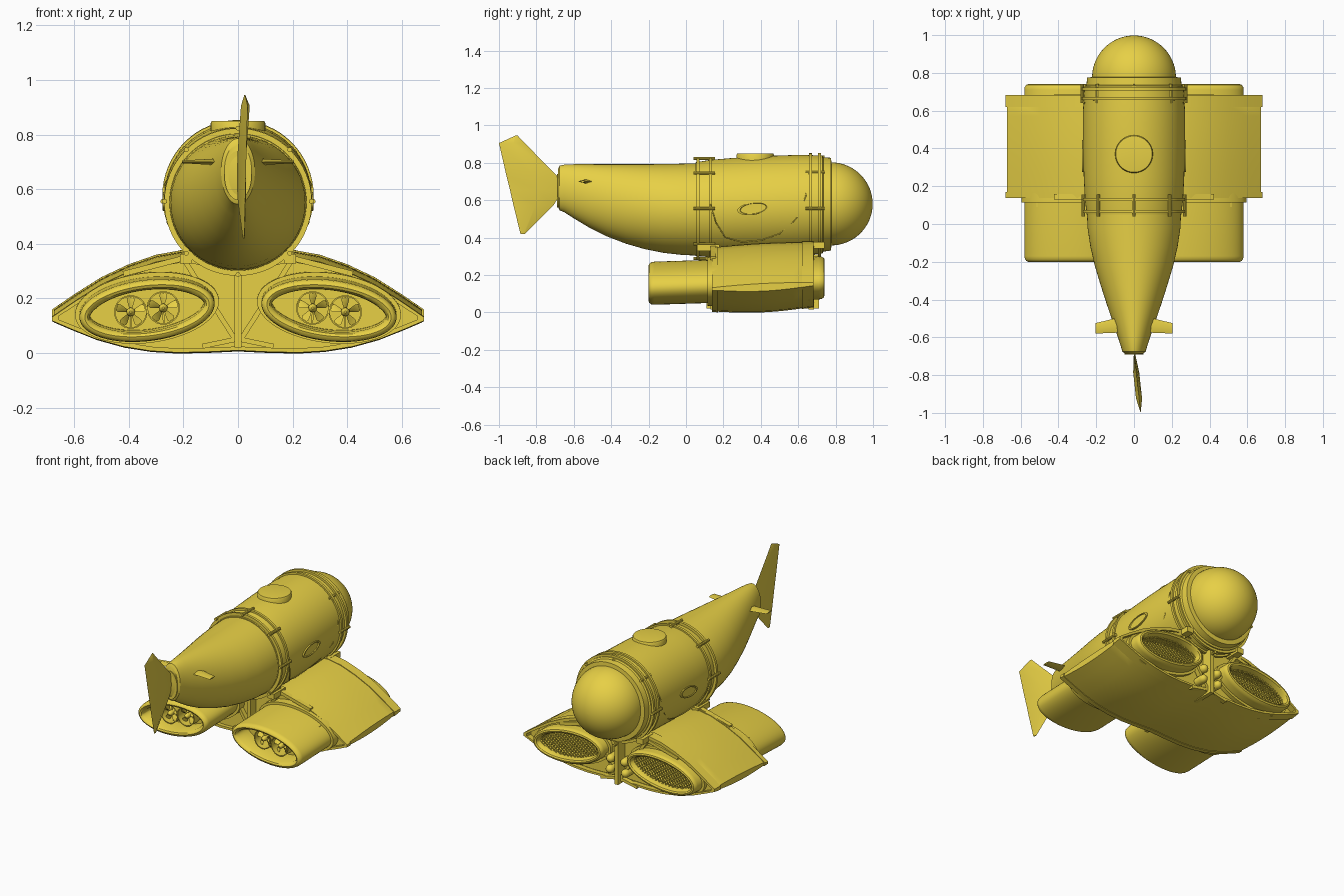
import bpy, bmesh
from math import sin, cos, pi, radians, sqrt
from mathutils import Vector, Matrix

if "Cube" in bpy.data.objects:
    bpy.data.objects.remove(bpy.data.objects["Cube"])

paint = bpy.data.materials.new("yellow_paint")
paint.diffuse_color = (0.80, 0.63, 0.06, 1)
paint.use_nodes = True
paint.node_tree.nodes["Principled BSDF"].inputs["Base Color"].default_value = paint.diffuse_color


def finish(name, bm, mirror=False):
    bmesh.ops.recalc_face_normals(bm, faces=bm.faces[:])
    me = bpy.data.meshes.new(name)
    bm.to_mesh(me)
    bm.free()
    ob = bpy.data.objects.new(name, me)
    bpy.context.collection.objects.link(ob)
    me.materials.append(paint)
    if mirror:
        ob.modifiers.new("mirror", 'MIRROR')
    return ob


def add_loft(bm, rings, cap=True, closed=False):
    vs = [[bm.verts.new(p) for p in r] for r in rings]
    n = len(vs[0])
    pairs = list(zip(vs, vs[1:])) + ([(vs[-1], vs[0])] if closed else [])
    for a, b in pairs:
        for i in range(n):
            j = (i + 1) % n
            bm.faces.new((a[i], a[j], b[j], b[i]))
    if cap and not closed:
        bm.faces.new(vs[0][::-1])
        bm.faces.new(vs[-1])


def loft(name, rings, mirror=False, **kw):
    bm = bmesh.new()
    add_loft(bm, rings, **kw)
    return finish(name, bm, mirror)


def ell(y, a, b, cx=0, cz=0, rot=0, n=64, power=1):
    """Ellipse in the xz plane; power > 1 makes the ends pointed."""
    out = []
    for i in range(n):
        t = 2 * pi * i / n
        u, v = a * cos(t), b * (1 if sin(t) > 0 else -1) * abs(sin(t)) ** power
        out.append((cx + u * cos(rot) - v * sin(rot), y, cz + u * sin(rot) + v * cos(rot)))
    return out


def add_bar(bm, p, q, w, d):
    """Rectangular bar from p to q, w wide and d deep along y."""
    p, q = Vector(p), Vector(q)
    t = (q - p).normalized()
    ref = Vector((0, 1, 0)) if abs(t.y) < 0.9 else Vector((0, 0, 1))
    side = t.cross(ref).normalized() * w / 2
    dep = side.cross(t).normalized() * d / 2
    add_loft(bm, [[c + side + dep, c - side + dep, c - side - dep, c + side - dep] for c in (p, q)])


# ---- hull: barrel, dome and tail ----
def zc(y):
    return 0.553 + (y - 0.07) * 0.036


barrel = [(0.05, .25), (.13, .26), (.25, .266), (.4, .27), (.6, .27), (.73, .262),
          (.735, .252), (.775, .248), (.78, .2)]
loft("hull_barrel", [ell(y, r, r, 0, zc(y)) for y, r in barrel])
loft("nose_dome", [ell(.775 + .223 * sin(t), .222 * cos(t), .222 * cos(t), 0, .58)
                   for t in [pi / 2 * i / 20 * .995 for i in range(21)]])
tail = [(.08, .25, .303, .797), (-.02, .246, .307, .795), (-.12, .231, .318, .793), (-.22, .208, .338, .792),
        (-.32, .178, .367, .792), (-.42, .146, .405, .792), (-.52, .112, .455, .792),
        (-.6, .085, .503, .792), (-.65, .069, .535, .79), (-.675, .062, .545, .785), (-.685, .05, .565, .765)]
loft("tail_cone", [ell(y, w, (t - b) / 2, 0, (t + b) / 2) for y, w, b, t in tail])
loft("rudder_collar", [ell(y, a, b, 0, .65, n=32) for y, a, b in
                       [(-.62, .05, .09), (-.69, .05, .09), (-.69, .035, .07), (-.675, .035, .07)]])

# ---- clamp rings with tie rods ----
for nm, ys, r in (("rear_clamp", (.065, .13), .27), ("front_clamp", (.665, .715), .277)):
    bm = bmesh.new()
    for y in ys:
        add_loft(bm, [ell(y + dy, rr, rr, 0, zc(y)) for dy, rr in
                      [(-.008, r - .03), (-.008, r), (.008, r), (.008, r - .03)]], closed=True)
    for i in range(8):
        t = i * pi / 4
        x, z = (r - .002) * cos(t), zc(.3) - .006 + (r - .002) * sin(t)
        add_loft(bm, [ell(y, .009, .009, x, z, n=10) for y in (ys[0] - .025, ys[1] + .025)])
    finish(nm, bm)

# ---- top hatch, side portholes and panel seam ----
loft("top_hatch", [[(.1 * k * cos(t), .37 + .1 * k * sin(t), z) for t in [2 * pi * i / 48 for i in range(48)]]
                   for k, z in [(1, .8), (1, .842), (.96, .849), (0.9, .85)]])
loft("side_porthole", [[(x, y, z + .12 * (y - .36)) for _, y, z in
                        [(0, .36 + k * .085 * cos(t), .555 + k * .034 * sin(t))
                         for t in [2 * pi * i / 40 for i in range(40)]]]
                       for x, k in [(.24, 1), (.275, 1), (.276, .85), (.271, .8)]], mirror=True)
seam = bpy.data.curves.new("hull_seam", 'CURVE')
seam.dimensions, seam.bevel_depth = '3D', .003
pts = [(.13, .58), (.16, .48), (.21, .40), (.3, .375), (.4, .385), (.5, .42), (.59, .5), (.64, .62), (.66, .75)]
sp = seam.splines.new('POLY')
sp.points.add(len(pts) - 1)
for p, (y, z) in zip(sp.points, pts):
    p.co = (sqrt(.27 ** 2 - (z - zc(y)) ** 2), y, z, 1)
seam.materials.append(paint)
seam_ob = bpy.data.objects.new("hull_seam", seam)
bpy.context.collection.objects.link(seam_ob)
seam_ob.modifiers.new("mirror", 'MIRROR')

# ---- tail fin (diamond section, slightly steered) and stern planes ----
fin = [(.42, -.86, -.885), (.57, -.71, -.922), (.65, -.66, -.94), (.73, -.69, -.96), (.905, -.862, -1), (.945, -.9, -.912)]
rings = []
for z, a, b in fin:
    m, h = a * .55 + b * .45, .016 * min(1, (a - b) / .12)
    rings.append([(x + max(0, (-.68 - y) * .11), y, z) for x, y in ((0, a), (h, m), (0, b), (-h, m))])
loft("tail_fin", rings)
loft("stern_plane", [[(x, y0, .7), (x, (y0 + y1) / 2, .7 + h), (x, y1, .7), (x, (y0 + y1) / 2, .7 - h)]
                     for x, y0, y1, h in [(.08, -.495, -.575, .012), (.205, -.525, -.58, .005)]], mirror=True)

# ---- broad lower wing ----
low = [(0, .01), (.1, .005), (.22, .002), (.32, .008), (.42, .024), (.52, .052), (.61, .088), (.68, .118)]
high = [(.68, .15), (.6, .205), (.5, .268), (.4, .315), (.3, .35), (.2, .368), (.1, .345), (0, .33)]


def wing(y, kx=1, kz=1):
    t = (y - .14) / .54
    half = [(x, z + .025 * t - .018 * sin(pi * t)) for x, z in low]
    half += [(x, z - .018 + .028 * t + .008 * sin(pi * t)) for x, z in high]
    full = half + [(-x, z) for x, z in half[-2:0:-1]]
    return [(x * kx, y, .17 + (z - .17) * kz) for x, z in full]


loft("wing_body", [wing(.165, .985, .9)] + [wing(.165 + .465 * i / 8, .99, .98) for i in range(9)]
     + [wing(.64, .985, .9)])
for nm, y0, y1 in (("rear_wing_frame", .138, .17), ("front_wing_frame", .62, .682)):
    loft(nm, [wing(y0), wing(y1), wing(y1, .965, .91), wing(y0, .965, .91)], closed=True)

# keel plate, frame struts and saddle blocks
bm = bmesh.new()
add_bar(bm, (0, .41, .02), (0, .41, .31), .026, .60)
finish("keel_plate", bm)
bm = bmesh.new()
for y in (.145, .67):
    add_bar(bm, (.01, y, .05), (.2, y, .345), .018, .03)
    add_bar(bm, (.01, y, .05), (.13, y, .025), .018, .03)
    add_bar(bm, (.17, y, .355), (.42, y, .29), .02, .03)
add_bar(bm, (.19, .06, .345), (.19, .18, .345), .045, .035)
add_bar(bm, (.19, .64, .36), (.19, .74, .36), .045, .035)
add_bar(bm, (.5, .09, .21), (.5, .15, .21), .03, .03)
finish("frame_struts", bm, True)

# headlights between the intakes
bm = bmesh.new()
for x, z in ((.055, .10), (.05, .17)):
    add_loft(bm, [ell(y, r, r, x, z, n=20) for y, r in
                  [(.62, .024), (.69, .026), (.705, .023), (.715, .015), (.719, .004)]])
finish("headlights", bm, True)

# ---- thruster ducts ----
CX, ROT = .333, radians(-7)


def dz(y):
    return .155 + (y + .2) * .032


def duct(y, off, power=1.0):
    return ell(y, .249 - off, .112 - off, CX, dz(y), ROT, 64, power)


shell = [(-.17, 0), (-.187, .003), (-.197, .012), (-.2, .02), (-.195, .03), (-.18, .036), (-.1, .04),
         (.3, .045), (.66, .04), (.715, .036), (.735, .03), (.74, .02), (.737, .01), (.725, .002), (.71, 0)]
loft("thruster_duct", [duct(y, o, 1.25 if o >= .036 else 1.0) for y, o in shell], True, closed=True)
for nm, y0, y1 in (("duct_collar_rear", .115, .165), ("duct_collar_front", .63, .665)):
    loft(nm, [duct(y0, .0), duct(y0, -.016), duct(y1, -.016), duct(y1, .0)], True, closed=True)

# baffle plate with two round openings, shrouds and propellers
PY = -.11
axes = [(CX + s * .06 * cos(ROT), dz(PY) + s * .06 * sin(ROT)) for s in (-1, 1)]
bm = bmesh.new()
edges = []
for loop in [duct(PY + .03, .038, 1.25)] + [ell(PY + .03, .058, .058, x, z, n=32) for x, z in axes]:
    vs = [bm.verts.new(p) for p in loop]
    edges += [bm.edges.new((vs[i - 1], vs[i])) for i in range(len(vs))]
bmesh.ops.triangle_fill(bm, edges=edges, use_beauty=True, normal=(0, -1, 0))
finish("duct_baffle", bm, True)

bm = bmesh.new()
for x, z in axes:
    add_loft(bm, [ell(y, r, r, x, z, n=32) for y, r in
                  [(PY - .03, .056), (PY - .03, .061), (PY + .06, .061), (PY + .06, .056)]], closed=True)
finish("propeller_shrouds", bm, True)

bm = bmesh.new()
for x, z in axes:
    add_loft(bm, [ell(PY + y, r, r, x, z, n=16) for y, r in
                  [(-.035, .004), (-.028, .012), (-.015, .016), (.09, .016), (.1, .008)]])
    for i in range(5):
        m = Matrix.Translation((x, PY, z)) @ Matrix.Rotation(2 * pi * i / 5, 4, 'Y')
        rows = []
        for r, w, tw in [(.012, .008, 55), (.03, .014, 42), (.045, .017, 32), (.054, .012, 26)]:
            c, s = cos(radians(tw)), sin(radians(tw))
            rows.append([m @ Vector((u * c - v * s, u * s + v * c, r)) for u, v in
                         ((-w, 0), (0, .002), (w, 0), (0, -.002))])
        add_loft(bm, rows)
    for i in range(3):
        t = 2 * pi * i / 3 + .5
        add_bar(bm, (x, PY + .05, z), (x + .058 * cos(t), PY + .05, z + .058 * sin(t)), .006, .02)
finish("propellers", bm, True)

# diagonal intake grille, each bar clipped to the oval mouth
bm = bmesh.new()
A, B, GY = .213, .076, .70
for slope in (1, -1):
    for i in range(-9, 10):
        c = i * .024
        # line v = slope * (u - c) meets the oval
        qa, qb, qc = 1 / A ** 2 + 1 / B ** 2, -2 * c / B ** 2, c * c / B ** 2 - 1
        disc = qb * qb - 4 * qa * qc
        if disc <= 0:
            continue
        ends = []
        for s in (-1, 1):
            u = (-qb + s * sqrt(disc)) / (2 * qa)
            v = slope * (u - c)
            ends.append((CX + u * cos(ROT) - v * sin(ROT), GY + slope * .002, dz(GY) + u * sin(ROT) + v * cos(ROT)))
        add_bar(bm, ends[0], ends[1], .005, .005)
finish("intake_grille", bm, True)

# ---- smooth shading that keeps edges sharp ----
bpy.ops.object.select_all(action='DESELECT')
for ob in bpy.context.scene.objects:
    if ob.type == 'MESH':
        ob.select_set(True)
        bpy.context.view_layer.objects.active = ob
bpy.ops.object.shade_smooth_by_angle(angle=radians(32))
